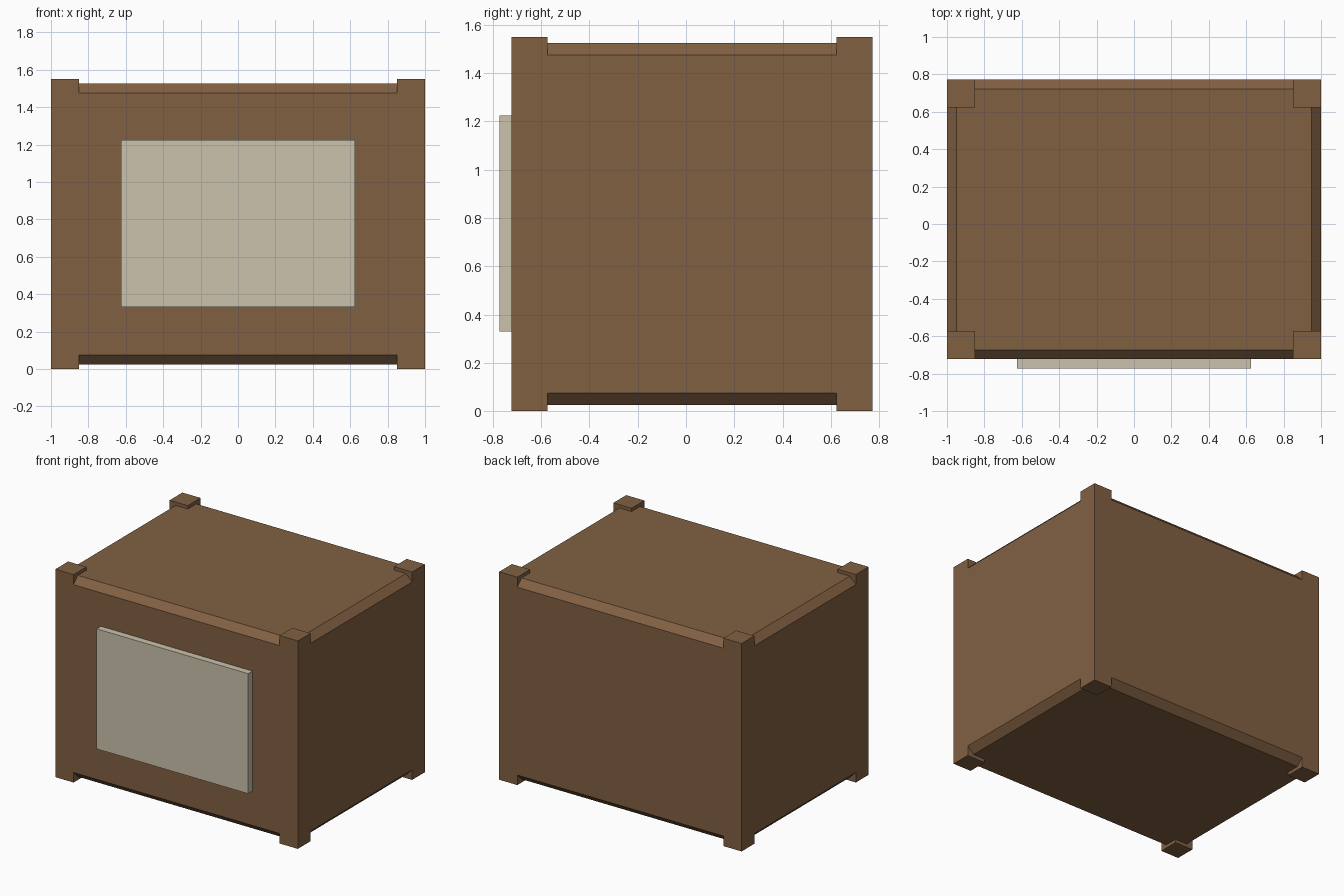
import bpy, bmesh
from mathutils import Matrix, Vector

if "Cube" in bpy.data.objects:
    bpy.data.objects.remove(bpy.data.objects["Cube"], do_unlink=True)

FRONT, BACK, TOP = -0.723, 0.773, 1.55
GAP, CHAMFER, POST = 0.025, 0.05, 0.15


def material(name, color):
    mat = bpy.data.materials.new(name)
    mat.use_nodes = True
    mat.diffuse_color = color
    mat.node_tree.nodes["Principled BSDF"].inputs["Base Color"].default_value = color
    return mat


def add_box(bm, low, high):
    low, high = Vector(low), Vector(high)
    matrix = Matrix.Translation((low + high) / 2) @ Matrix.Diagonal((*(high - low), 1))
    bmesh.ops.create_cube(bm, size=1, matrix=matrix)


def finish(bm, name, mat):
    mesh = bpy.data.meshes.new(name)
    bm.to_mesh(mesh)
    bm.free()
    mesh.materials.append(mat)
    obj = bpy.data.objects.new(name, mesh)
    bpy.context.collection.objects.link(obj)
    return obj


wood = material("brown_wood", (0.220, 0.118, 0.055, 1))
cream = material("cream_panel", (0.597, 0.539, 0.413, 1))

# Body with chamfered top and bottom rims
bm = bmesh.new()
add_box(bm, (-1, FRONT, GAP), (1, BACK, TOP - GAP))
rims = [e for e in bm.edges if abs(e.verts[0].co.z - e.verts[1].co.z) < 0.01]
bmesh.ops.bevel(bm, geom=rims, offset=CHAMFER, segments=1, affect='EDGES')
body = finish(bm, "crate_body", wood)

# Corner posts that stand proud as feet and top caps
bm = bmesh.new()
for x in (-1, 1 - POST):
    for y in (FRONT, BACK - POST):
        add_box(bm, (x, y, 0), (x + POST, y + POST, TOP))
posts = finish(bm, "corner_posts", wood)
posts.hide_render = True

# Fuse posts into the body and merge the flush faces
union = body.modifiers.new("fuse_posts", 'BOOLEAN')
union.operation = 'UNION'
union.solver = 'EXACT'
union.object = posts
flat = body.modifiers.new("merge_flush_faces", 'DECIMATE')
flat.decimate_type = 'DISSOLVE'
flat.angle_limit = 0.02
graph = bpy.context.evaluated_depsgraph_get()
fused = bpy.data.meshes.new_from_object(body.evaluated_get(graph))
body.modifiers.clear()
body.data = fused
bpy.data.objects.remove(posts, do_unlink=True)

# Raised front panel
bm = bmesh.new()
add_box(bm, (-0.625, FRONT - 0.05, 0.33), (0.625, FRONT, 1.225))
finish(bm, "front_panel", cream)
